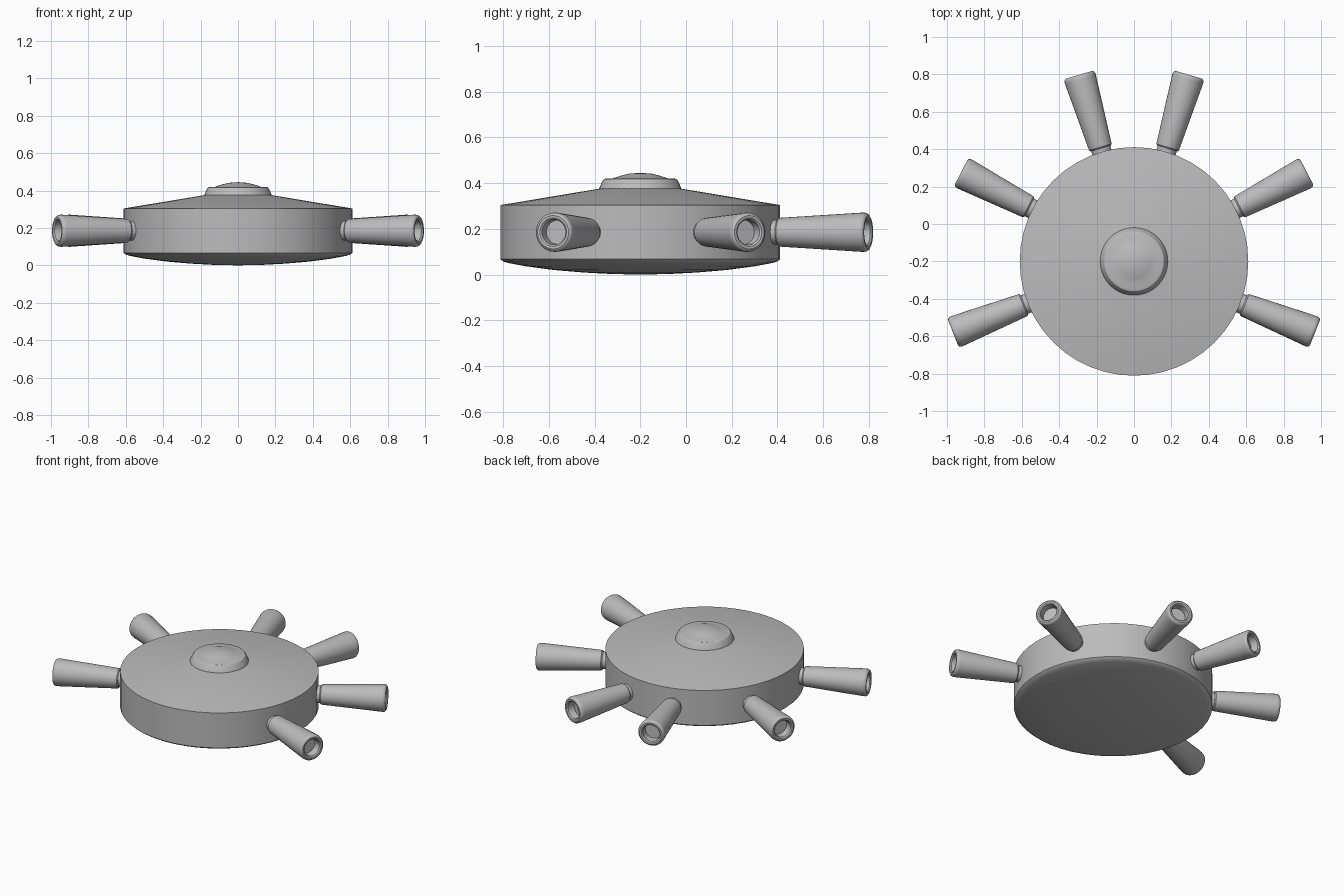
import bpy, bmesh, math
from mathutils import Matrix

if "Cube" in bpy.data.objects:
    bpy.data.objects.remove(bpy.data.objects["Cube"])

CY = -0.2      # disc centre in y
NZ = 0.185     # height of nozzle axes

grey = bpy.data.materials.new("plain grey")
grey.diffuse_color = (0.5, 0.5, 0.5, 1)
grey.use_nodes = True
grey.node_tree.nodes["Principled BSDF"].inputs["Base Color"].default_value = grey.diffuse_color


def lathe(name, profile, matrix, steps):
    """Revolve (radius, height) points about local z, then place."""
    bm = bmesh.new()
    vs = [bm.verts.new((r, 0, z)) for r, z in profile]
    es = [bm.edges.new(p) for p in zip(vs, vs[1:])]
    bmesh.ops.spin(bm, geom=vs + es, cent=(0, 0, 0), axis=(0, 0, 1),
                   angle=2 * math.pi, steps=steps)
    bmesh.ops.remove_doubles(bm, verts=bm.verts, dist=1e-4)
    bmesh.ops.recalc_face_normals(bm, faces=bm.faces)
    me = bpy.data.meshes.new(name)
    bm.to_mesh(me)
    bm.free()
    me.materials.append(grey)
    ob = bpy.data.objects.new(name, me)
    bpy.context.collection.objects.link(ob)
    ob.matrix_world = matrix
    bpy.ops.object.select_all(action='DESELECT')
    ob.select_set(True)
    bpy.context.view_layer.objects.active = ob
    bpy.ops.object.shade_smooth_by_angle(angle=math.radians(30))
    return ob


centre = Matrix.Translation((0, CY, 0))

# disc body: bulged underside, straight wall, shallow conical top
lathe("disc_body", [(0, 0), (0.12, 0.002), (0.25, 0.009), (0.38, 0.02),
                    (0.5, 0.036), (0.575, 0.05), (0.6, 0.057), (0.611, 0.067),
                    (0.611, 0.304), (0.17, 0.377), (0, 0.377)], centre, 48)

# centre knob with a low dome
lathe("top_knob", [(0, 0.36), (0.181, 0.36), (0.181, 0.375), (0.178, 0.381),
                   (0.165, 0.41), (0.159, 0.417), (0.15, 0.42), (0.122, 0.42),
                   (0.09, 0.431), (0.05, 0.441), (0, 0.445)], centre, 40)

# hollow-ended nozzles, radiating from the disc centre, mirrored left and right
nozzle = [(0, 0.54), (0.053, 0.54), (0.053, 0.63), (0.057, 0.63), (0.063, 0.637),
          (0.086, 1.015), (0.085, 1.028), (0.08, 1.036), (0.073, 1.04),
          (0.062, 1.039), (0.055, 1.032), (0.053, 0.985), (0, 0.985)]
for place, angle in (("front", -21.5), ("middle", 27.3), ("back", 73.6)):
    for side, a in (("right", angle), ("left", 180 - angle)):
        m = (Matrix.Translation((0, CY, NZ)) @ Matrix.Rotation(math.radians(a), 4, 'Z')
             @ Matrix.Rotation(math.pi / 2, 4, 'Y'))
        lathe(f"{place}_{side}_nozzle", nozzle, m, 32)
